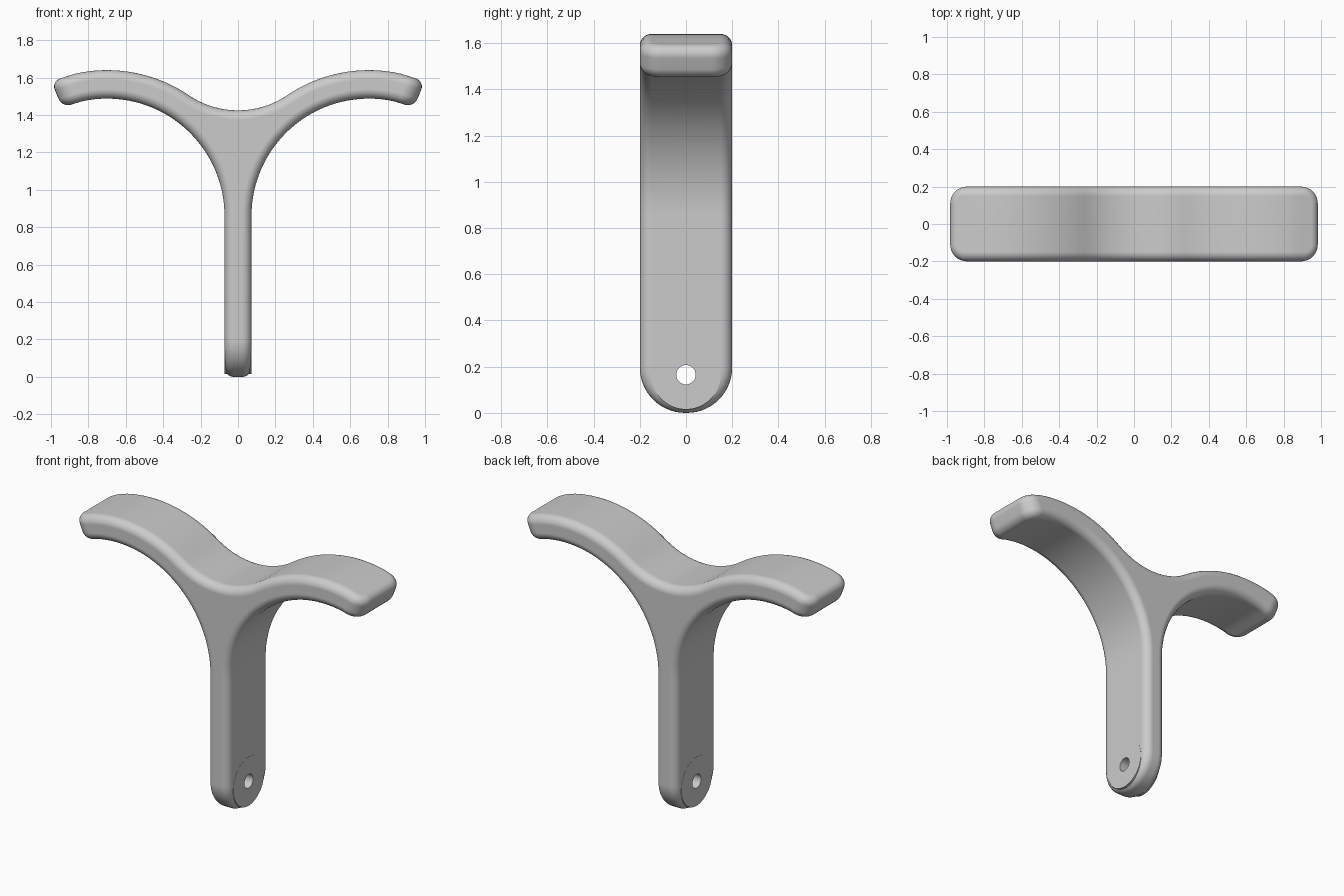
import bpy, bmesh
from math import radians, cos, sin, atan2, pi
from mathutils import Matrix

if "Cube" in bpy.data.objects:
    bpy.data.objects.remove(bpy.data.objects["Cube"], do_unlink=True)

HALF_DEPTH, STEM = 0.2, 0.072
ARM_X, ARM_Z = 0.70, 0.86            # centre of both arm arcs
R_IN, R_OUT = ARM_X - STEM, 0.78
SCOOP_R, SCOOP_Z = 0.467, 1.892      # hollow between the arms
TIP, STEP = radians(67.5), radians(10)
HOLE_Z = 0.165

mat = bpy.data.materials.new("light grey")
mat.use_nodes = True
grey = (0.6, 0.6, 0.6, 1)
mat.diffuse_color = grey
mat.node_tree.nodes["Principled BSDF"].inputs["Base Color"].default_value = grey


def arc(cx, cz, r, a0, a1, n):
    return [(cx + r * cos(a0 + (a1 - a0) * i / n), cz + r * sin(a0 + (a1 - a0) * i / n))
            for i in range(n + 1)]


def make_object(name, bm):
    bmesh.ops.recalc_face_normals(bm, faces=bm.faces)
    mesh = bpy.data.meshes.new(name)
    bm.to_mesh(mesh)
    bm.free()
    mesh.materials.append(mat)
    ob = bpy.data.objects.new(name, mesh)
    bpy.context.collection.objects.link(ob)
    return ob


def cross_cylinder(name, r, half_width, segments):
    bm = bmesh.new()
    turn = Matrix.Translation((0, 0, HOLE_Z)) @ Matrix.Rotation(pi / 2, 4, 'Y')
    bmesh.ops.create_cone(bm, cap_ends=True, segments=segments, radius1=r, radius2=r,
                          depth=2 * half_width, matrix=turn)
    return make_object(name, bm)


# Half outline: stem, underside of arm, tip, top of arm, scoop
join = atan2(SCOOP_Z - ARM_Z, -ARM_X)
half = [(STEM, 0)]
half += arc(ARM_X, ARM_Z, R_IN, pi, TIP + STEP, 32)
half += arc(ARM_X, ARM_Z, R_IN, TIP, TIP, 1)[:1]
half += arc(ARM_X, ARM_Z, R_OUT, TIP, TIP, 1)[:1]
half += arc(ARM_X, ARM_Z, R_OUT, TIP + STEP, join, 18)
half += arc(0, SCOOP_Z, SCOOP_R, join - pi, -pi / 2, 10)[1:]
outline = half + [(-x, z) for x, z in reversed(half[:-1])]

# Extrude the outline through the depth
bm = bmesh.new()
front = bm.faces.new([bm.verts.new((x, -HALF_DEPTH, z)) for x, z in outline])
new = bmesh.ops.extrude_face_region(bm, geom=[front], use_keep_orig=True)["geom"]
bmesh.ops.translate(bm, vec=(0, 2 * HALF_DEPTH, 0),
                    verts=[v for v in new if isinstance(v, bmesh.types.BMVert)])
bmesh.ops.recalc_face_normals(bm, faces=bm.faces)


def bevel(edges, width, segments):
    bmesh.ops.bevel(bm, geom=edges, offset=width, offset_type='OFFSET', segments=segments,
                    profile=0.5, affect='EDGES', clamp_overlap=False)


def across(e):
    return abs(e.verts[0].co.y - e.verts[1].co.y) < 1e-5


# Round the stem foot and the corners of the arm tips
bevel([e for e in bm.edges if across(e) and all(v.co.z < 0.001 for v in e.verts)], 0.197, 14)
bevel([e for e in bm.edges if across(e) and all(abs(v.co.x) > 0.93 for v in e.verts)
       and 0.12 < e.calc_length() < 0.17 and abs(e.verts[0].co.z - e.verts[1].co.z) > 0.1], 0.09, 8)

# Fillet every remaining hard rim
bevel([e for e in bm.edges if e.calc_face_angle(0) > radians(40)], 0.05, 6)
body = make_object("forked_bracket", bm)

# Flat round pad at the foot, then the pin hole through it
pad = cross_cylinder("foot_pad", 0.15, STEM + 0.001, 64)
hole = cross_cylinder("pin_hole_cutter", 0.042, 0.3, 40)
for tool, op in ((pad, 'UNION'), (hole, 'DIFFERENCE')):
    mod = body.modifiers.new(tool.name, 'BOOLEAN')
    mod.object, mod.operation, mod.solver = tool, op, 'EXACT'
    tool.hide_render = True

bpy.ops.object.select_all(action='DESELECT')
body.select_set(True)
bpy.context.view_layer.objects.active = body
for name in [m.name for m in body.modifiers]:
    bpy.ops.object.modifier_apply(modifier=name)
for tool in (pad, hole):
    bpy.data.objects.remove(tool, do_unlink=True)

bpy.ops.object.shade_smooth_by_angle(angle=radians(30))
normals = body.modifiers.new("even_shading", 'WEIGHTED_NORMAL')
normals.keep_sharp = True
